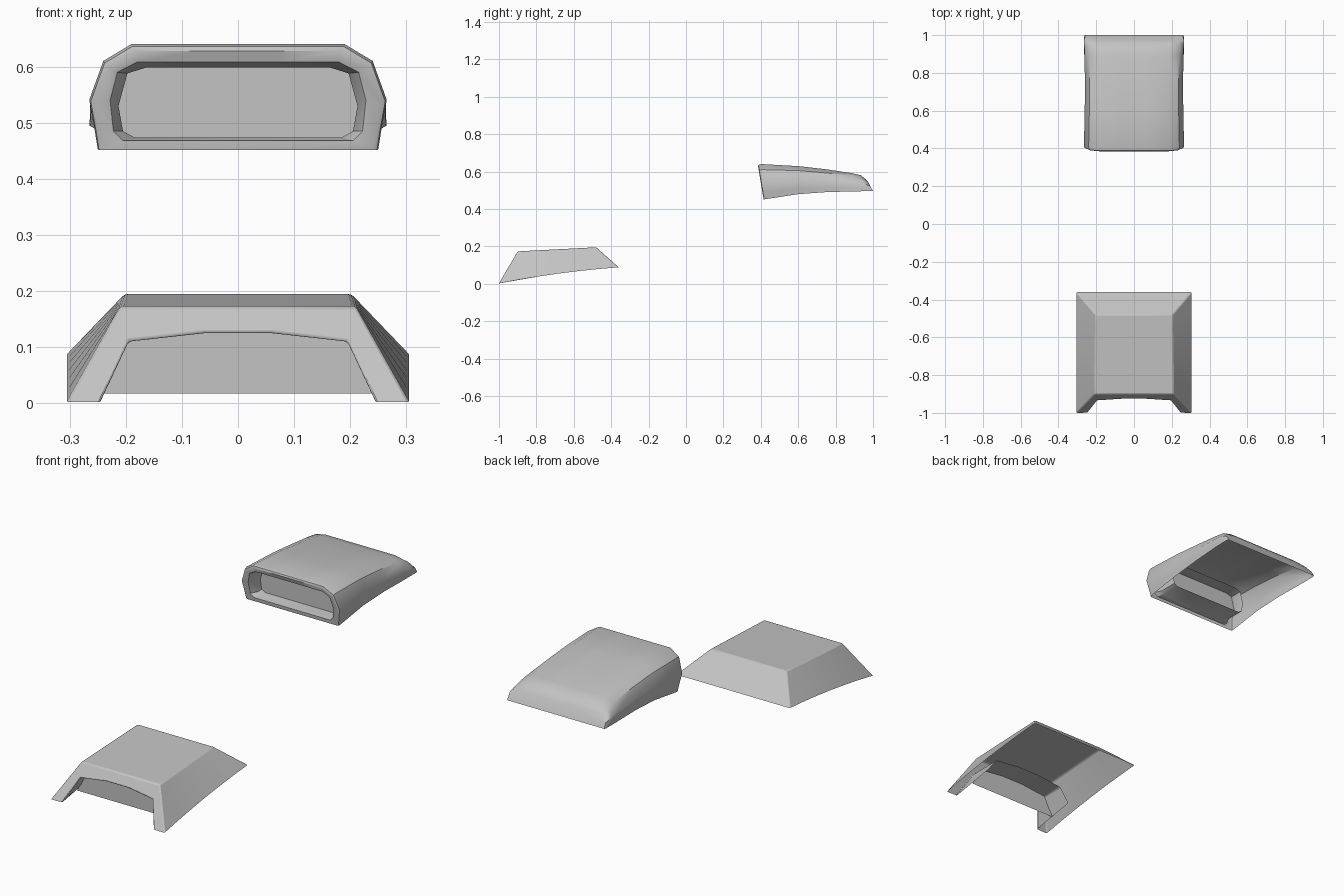
import bpy, bmesh, math

cube = bpy.data.objects.get("Cube")
if cube:
    bpy.data.objects.remove(cube, do_unlink=True)

GREY = (0.55, 0.55, 0.55, 1.0)
grey = bpy.data.materials.new("plain_grey")
grey.use_nodes = True
grey.diffuse_color = GREY
grey.node_tree.nodes["Principled BSDF"].inputs["Base Color"].default_value = GREY


def mirror(half):
    """Continue a half outline (base to crown, x > 0) down the other side."""
    return half + [(-x, y, z) for x, y, z in reversed(half)]


def loft(bm, rings, closed=False):
    rows = [[bm.verts.new(p) for p in ring] for ring in rings]
    n = len(rows[0])
    for a, b in zip(rows, rows[1:]):
        for i in range(n if closed else n - 1):
            j = (i + 1) % n
            bm.faces.new((a[i], a[j], b[j], b[i]))
    return rows


def finish(name, bm, angle, bevel=0):
    bmesh.ops.remove_doubles(bm, verts=bm.verts[:], dist=0.0002)
    bmesh.ops.recalc_face_normals(bm, faces=bm.faces[:])
    # Roof faces up, so the whole shell faces outward
    bm.normal_update()
    roof = max(bm.faces, key=lambda f: f.calc_center_median().z)
    if roof.normal.z < 0:
        bmesh.ops.reverse_faces(bm, faces=bm.faces[:])
    mesh = bpy.data.meshes.new(name)
    bm.to_mesh(mesh)
    bm.free()
    mesh.materials.append(grey)
    ob = bpy.data.objects.new(name, mesh)
    bpy.context.collection.objects.link(ob)
    if bevel:
        mod = ob.modifiers.new("soft_edges", "BEVEL")
        mod.width = bevel
        mod.segments = 2
        mod.limit_method = "ANGLE"
        mod.angle_limit = math.radians(28)
    bpy.ops.object.select_all(action="DESELECT")
    ob.select_set(True)
    bpy.context.view_layer.objects.active = ob
    bpy.ops.object.shade_smooth_by_angle(angle=math.radians(angle))
    return ob


def plate(name, outline):
    bm = bmesh.new()
    face = bm.faces.new([bm.verts.new(p) for p in outline])
    face.normal_update()
    if face.normal.y > 0:
        face.normal_flip()
    mesh = bpy.data.meshes.new(name)
    bm.to_mesh(mesh)
    bm.free()
    mesh.materials.append(grey)
    ob = bpy.data.objects.new(name, mesh)
    bpy.context.collection.objects.link(ob)


# Front scoop: angular shell with a curved underside and an arched mouth
def ground(y):
    s = (y + 1) / 0.64
    return 0.002 + 0.125 * s - 0.039 * s * s


MOUTH = [(0.245, 0.002), (0.195, 0.11), (0.06, 0.125)]
mouth = mirror([(x, -1 + 0.58 * z, z) for x, z in MOUTH])
throat = [(x, -0.77, max(z, ground(-0.77))) for x, y, z in mouth]
rings = [throat, mouth]
STEPS = 6
for k in range(STEPS + 1):
    s = k / STEPS
    yb = -1 + 0.64 * s
    yt = -0.9 + 0.42 * s
    zt = 0.173 + 0.022 * s
    rings.append(mirror([(0.305, yb, ground(yb)), (0.21 - 0.008 * s, yt, zt), (0.06, yt, zt)]))
bm = bmesh.new()
rows = loft(bm, rings)
bm.faces.new(rows[-1])
finish("front_scoop_shell", bm, 30, 0.006)
plate("front_scoop_back_plate",
      mirror([(x, -0.885, max(z, 0.017)) for x, z in MOUTH]))


# Rear scoop: rounded shell tapering to a thin tail
PROFILE = [(0.25, 0), (0.256, 0.2), (0.265, 0.47), (0.24, 0.84), (0.19, 1), (0.07, 1)]


def section(yb, yt, b, t, scale, flare):
    """Cross-section leaning from base to top; flare widens its foot."""
    half = []
    for x, f in PROFILE:
        foot = flare * max(0, 0.016 * (1 - f / 0.47))
        half.append((x * scale + foot, yb + (yt - yb) * f, b + (t - b) * f))
    return mirror(half)


# base y, top y, base z, top z, width scale, foot flare
STATIONS = [
    (0.415, 0.385, 0.451, 0.628, 0.965, 0),
    (0.418, 0.388, 0.451, 0.636, 0.99, 0),
    (0.43, 0.402, 0.453, 0.64, 1.0, 0),
    (0.6, 0.6, 0.479, 0.629, 0.985, 0.3),
    (0.75, 0.75, 0.49, 0.612, 0.98, 0.7),
    (0.9, 0.89, 0.494, 0.591, 0.99, 1),
    (0.96, 0.935, 0.495, 0.58, 0.995, 1),
    (0.99, 0.96, 0.495, 0.56, 0.995, 1),
    (1.0, 0.972, 0.495, 0.547, 0.98, 1),
]
RIM = [(0.205, 0.468), (0.222, 0.485), (0.228, 0.54), (0.215, 0.59), (0.18, 0.608), (0.07, 0.608)]
INNER = [(0.185, 0.474), (0.205, 0.485), (0.213, 0.53), (0.197, 0.588), (0.165, 0.598), (0.07, 0.598)]


def slot(outline, y, lean=0.0):
    return mirror([(x, y + lean * (0.64 - z), z) for x, z in outline])


bm = bmesh.new()
shell = [section(*s) for s in STATIONS]
rows = loft(bm, shell)
bm.faces.new(rows[-1])
# Mouth frame, rolled lip and throat
loft(bm, [shell[0], slot(RIM, 0.387, 0.16), slot(INNER, 0.43, 0.1), slot(INNER, 0.54)], closed=True)
finish("rear_scoop_shell", bm, 38)
plate("rear_scoop_back_plate", slot(INNER, 0.475))
